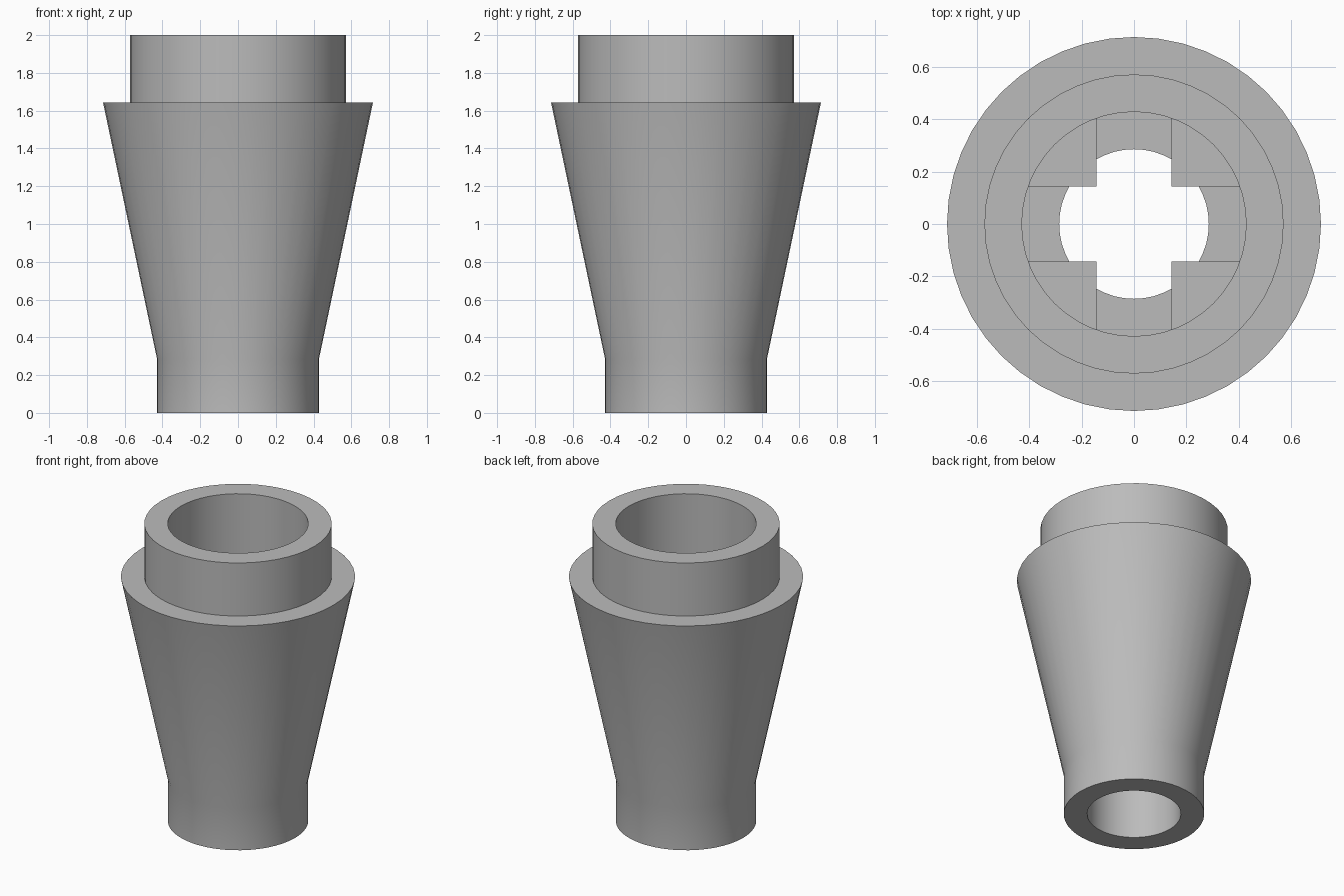
import bpy, bmesh
from math import asin, cos, sin, pi, radians

cube = bpy.data.objects.get("Cube")
if cube:
    bpy.data.objects.remove(cube, do_unlink=True)

U = 2 / 28            # module: the part is 28 modules tall
SIDES = 48
LEDGE, POCKET = 8 * U, 20 * U   # bottom and top of the cross-shaped hole

grey = bpy.data.materials.new("light grey")
grey.use_nodes = True
colour = (0.5, 0.5, 0.5, 1)
grey.diffuse_color = colour
grey.node_tree.nodes["Principled BSDF"].inputs["Base Color"].default_value = colour


def finish(name, bm):
    bmesh.ops.recalc_face_normals(bm, faces=bm.faces)
    mesh = bpy.data.meshes.new(name)
    bm.to_mesh(mesh)
    bm.free()
    mesh.materials.append(grey)
    obj = bpy.data.objects.new(name, mesh)
    bpy.context.collection.objects.link(obj)
    bpy.ops.object.select_all(action="DESELECT")
    obj.select_set(True)
    bpy.context.view_layer.objects.active = obj
    bpy.ops.object.shade_smooth_by_angle(angle=radians(30))
    return obj


# Hollow turned body: neck, flare, collar, then back down the bore
profile = [(6 * U, 0), (6 * U, 4 * U), (10 * U, 23 * U), (8 * U, 23 * U), (8 * U, 2),
           (6 * U, 2), (6 * U, LEDGE), (4 * U, LEDGE), (4 * U, 0)]
bm = bmesh.new()
rings = [[bm.verts.new((r * cos(2 * pi * i / SIDES), r * sin(2 * pi * i / SIDES), z))
          for i in range(SIDES)] for r, z in profile]
for k, ring in enumerate(rings):
    below = rings[k - 1]
    for i in range(SIDES):
        j = (i + 1) % SIDES
        bm.faces.new((below[i], below[j], ring[j], ring[i]))
finish("cone_body", bm)

# Four corner blocks that leave a cross-shaped hole between them
half, radius = 2 * U, 6 * U
start = asin(half / radius)
step = 2 * pi / SIDES
angles = [start] + [i * step for i in range(3, 10)] + [pi / 2 - start]
bm = bmesh.new()
for q in range(4):
    c, s = cos(q * pi / 2), sin(q * pi / 2)
    outline = [(half, half)] + [(radius * cos(a), radius * sin(a)) for a in angles]
    low, high = [[bm.verts.new((x * c - y * s, x * s + y * c, z)) for x, y in outline]
                 for z in (LEDGE, POCKET)]
    bm.faces.new(high)
    bm.faces.new(low[::-1])
    for i in range(len(outline)):
        j = (i + 1) % len(outline)
        bm.faces.new((low[i], low[j], high[j], high[i]))
finish("cross_hole_blocks", bm)
